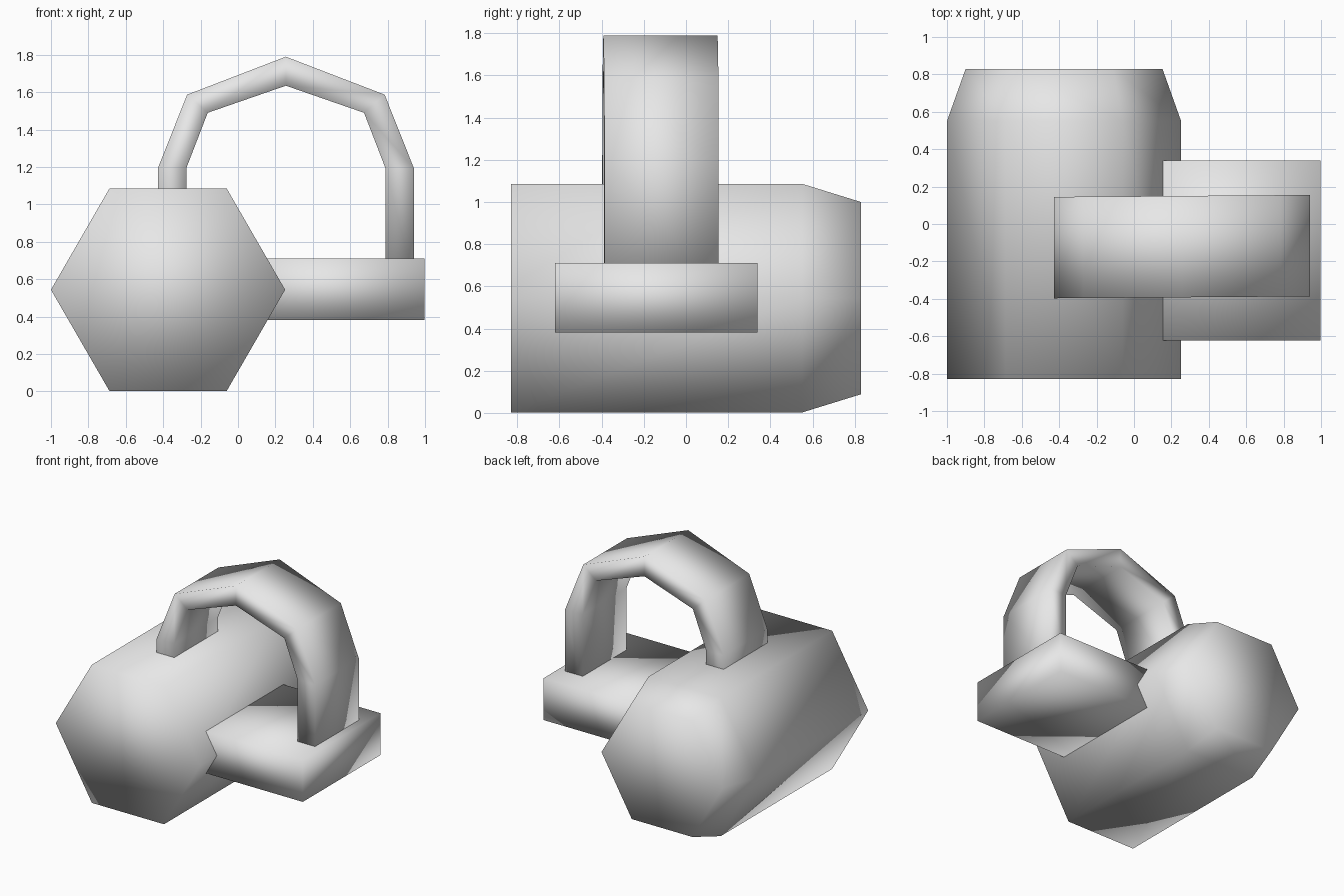
import bpy, bmesh, math

cube = bpy.data.objects.get("Cube")
if cube:
    bpy.data.objects.remove(cube, do_unlink=True)

grey = bpy.data.materials.new("plain grey")
grey.use_nodes = True
grey.diffuse_color = (0.8, 0.8, 0.8, 1)
grey.node_tree.nodes["Principled BSDF"].inputs["Base Color"].default_value = (0.8, 0.8, 0.8, 1)


def loft(name, rings):
    """Smooth-shaded solid through equal-length rings, capped at both ends."""
    bm = bmesh.new()
    loops = [[bm.verts.new(p) for p in ring] for ring in rings]
    for a, b in zip(loops, loops[1:]):
        for i in range(len(a)):
            j = (i + 1) % len(a)
            bm.faces.new((a[i], a[j], b[j], b[i]))
    bm.faces.new(loops[0])
    bm.faces.new(loops[-1])
    bmesh.ops.recalc_face_normals(bm, faces=bm.faces)
    for face in bm.faces:
        face.smooth = True
    mesh = bpy.data.meshes.new(name)
    bm.to_mesh(mesh)
    bm.free()
    mesh.materials.append(grey)
    obj = bpy.data.objects.new(name, mesh)
    bpy.context.collection.objects.link(obj)
    return obj


def hexagon(y, radius):
    angles = [math.radians(60 * i) for i in range(6)]
    return [(-0.374 + radius * math.cos(a), y, 0.544 + radius * math.sin(a)) for a in angles]


# Six-sided body with a tapered back end
loft("body", [hexagon(-0.83, 0.626), hexagon(0.55, 0.626), hexagon(0.83, 0.526)])


# Side block, sunk into the body
def block_end(x):
    return [(x, -0.622, 0.381), (x, 0.339, 0.381), (x, 0.339, 0.71), (x, -0.622, 0.71)]


loft("side_block", [block_end(0.0), block_end(0.998)])

# Arched handle: half profile as (outer offset, outer z, inner offset, inner z)
MID = 0.256
half = [(0.684, 0.6, 0.532, 0.6), (0.684, 1.195, 0.532, 1.195), (0.528, 1.587, 0.418, 1.49)]
profile = [(-a, b, -c, d) for a, b, c, d in half] + [(0, 1.79, 0, 1.635)] + half[::-1]


def handle_ring(ox, oz, ix, iz):
    points = [(ox, -0.392, oz), (ox, 0.15, oz), (ix, 0.15, iz), (ix, -0.392, iz)]
    return [(MID + x, y + 0.0075 * x, z) for x, y, z in points]


loft("handle", [handle_ring(*p) for p in profile])
